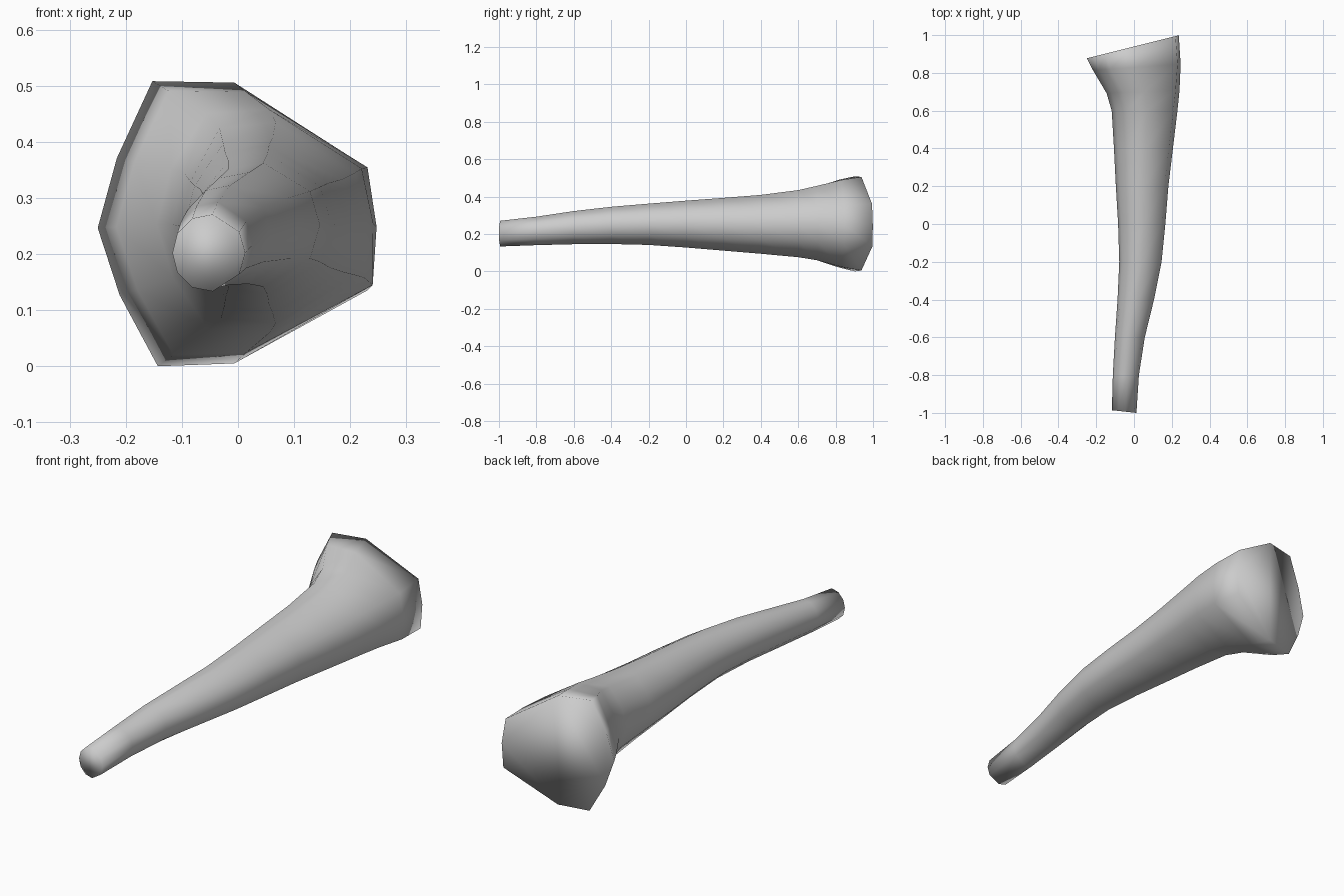
import bpy, bmesh
from math import cos, sin, radians

if "Cube" in bpy.data.objects:
    bpy.data.objects.remove(bpy.data.objects["Cube"])

# Unit outlines: round shaft and angular flared head (10 matching corners)
ANGLES = [180, 150, 117, 84, 33, 0, -33, -84, -117, -150]
ROUND = [(cos(radians(a)), sin(radians(a))) for a in ANGLES]
HEAD = [(-1, -.03), (-.86, .46), (-.60, 1), (0, .99), (.93, .42),
        (1, -.03), (.97, -.47), (0, -.98), (-.56, -1), (-.84, -.5)]

# Stations: y, left, right, bottom, top, slant of the cut, head blend
STATIONS = [
    (-.993, -.117, .013, .133, .271, -.11, 0),
    (-.80, -.112, .026, .140, .293, 0, 0),
    (-.60, -.101, .057, .145, .323, 0, 0),
    (-.40, -.087, .106, .146, .346, 0, 0),
    (-.20, -.078, .146, .141, .363, 0, .05),
    (.00, -.084, .166, .127, .379, 0, .1),
    (.20, -.096, .182, .110, .394, 0, .15),
    (.40, -.106, .206, .093, .410, 0, .25),
    (.60, -.118, .230, .074, .436, 0, .4),
    (.70, -.145, .241, .057, .459, .04, .6),
    (.83, -.217, .247, .020, .491, .07, 1),
    (.938, -.250, .237, .000, .508, .25, 1),
]

bm = bmesh.new()
rings = []
for y, xl, xr, zb, zt, slant, t in STATIONS:
    cx, cz, rx, rz = (xl + xr) / 2, (zb + zt) / 2, (xr - xl) / 2, (zt - zb) / 2
    ring = []
    for (a, b), (c, d) in zip(ROUND, HEAD):
        u, v = a + (c - a) * t, b + (d - b) * t
        ring.append(bm.verts.new((cx + u * rx, y + slant * u * rx, cz + v * rz)))
    rings.append(ring)

# Skin the shaft and close both ends
n = len(ANGLES)
for r, s in zip(rings, rings[1:]):
    for i in range(n):
        j = (i + 1) % n
        bm.faces.new((r[i], r[j], s[j], s[i]))
bm.faces.new(rings[0])
bm.faces.new(rings[-1])
bmesh.ops.recalc_face_normals(bm, faces=bm.faces)
for f in bm.faces:
    f.smooth = True

mesh = bpy.data.meshes.new("bone_shaft")
bm.to_mesh(mesh)
bm.free()
bone = bpy.data.objects.new("bone_shaft", mesh)
bpy.context.collection.objects.link(bone)
